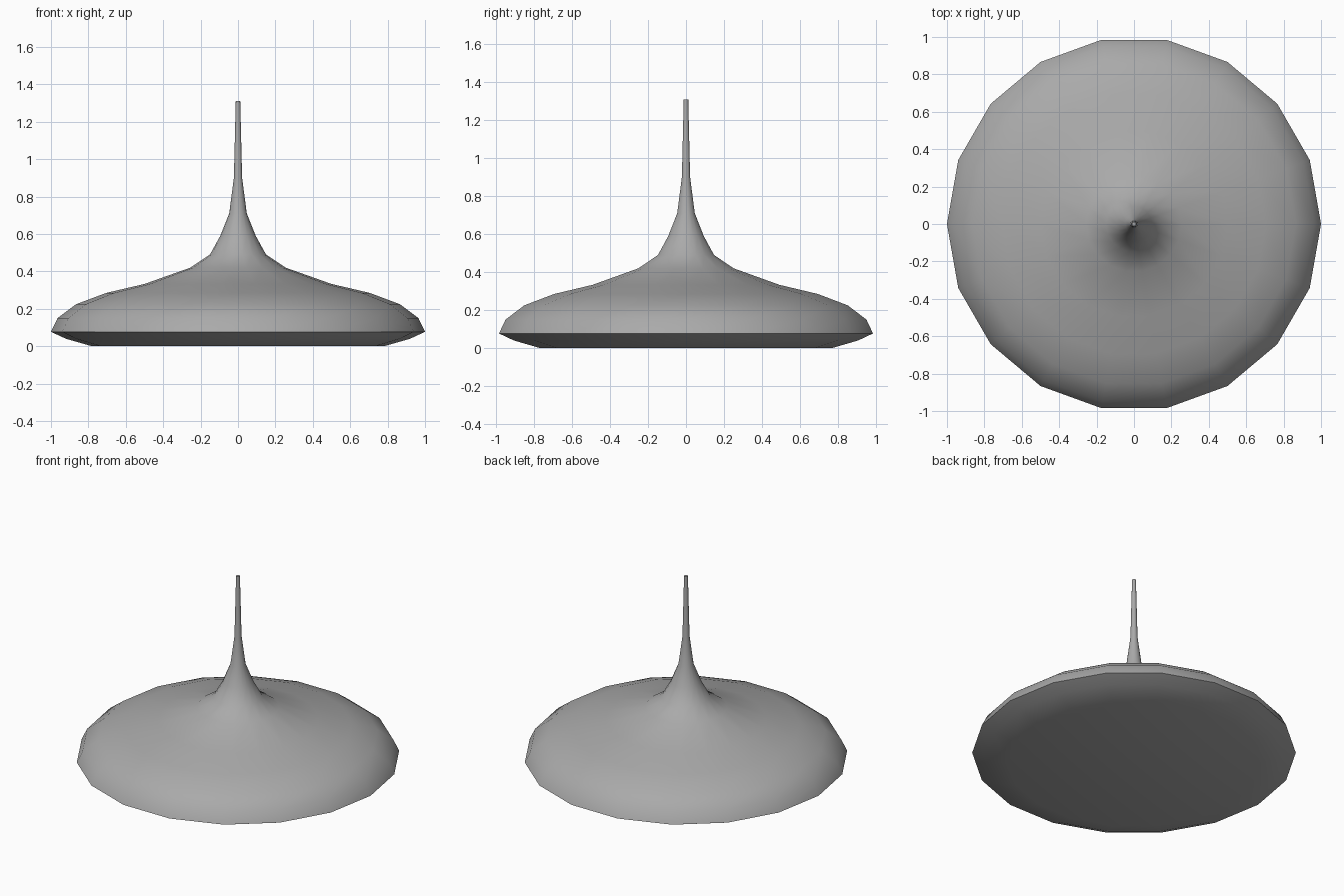
import bpy, bmesh, math

cube = bpy.data.objects.get("Cube")
if cube:
    bpy.data.objects.remove(cube, do_unlink=True)

SIDES = 18

# One plain grey for the whole body
grey = bpy.data.materials.new("mid_grey")
grey.use_nodes = True
colour = (0.4, 0.4, 0.4, 1)
grey.diffuse_color = colour
grey.node_tree.nodes["Principled BSDF"].inputs["Base Color"].default_value = colour

# Radius and height, from the flat underside, round the rim, up to the stem tip
profile = [
    (0.78, 0), (0.92, 0.04), (1, 0.077),
    (0.965, 0.15), (0.865, 0.225), (0.705, 0.285), (0.5, 0.333),
    (0.255, 0.42), (0.15, 0.49), (0.095, 0.59), (0.047, 0.71),
    (0.022, 0.9), (0.012, 1.31),
]

# Lathe the profile into rings joined by quads
bm = bmesh.new()
rings = []
for radius, z in profile:
    angles = [math.tau * i / SIDES for i in range(SIDES)]
    rings.append([bm.verts.new((radius * math.cos(a), radius * math.sin(a), z))
                  for a in angles])
for low, high in zip(rings, rings[1:]):
    for i in range(SIDES):
        j = (i + 1) % SIDES
        bm.faces.new((low[i], low[j], high[j], high[i]))

# Close the underside and the stem tip
bm.faces.new(rings[0][::-1])
bm.faces.new(rings[-1])

mesh = bpy.data.meshes.new("spinning_disc_with_stem")
bm.to_mesh(mesh)
bm.free()
mesh.materials.append(grey)
body = bpy.data.objects.new("spinning_disc_with_stem", mesh)
bpy.context.collection.objects.link(body)

# Smooth shading with a crisp rim and tip
bpy.ops.object.select_all(action="DESELECT")
body.select_set(True)
bpy.context.view_layer.objects.active = body
bpy.ops.object.shade_smooth_by_angle(angle=math.radians(40))
